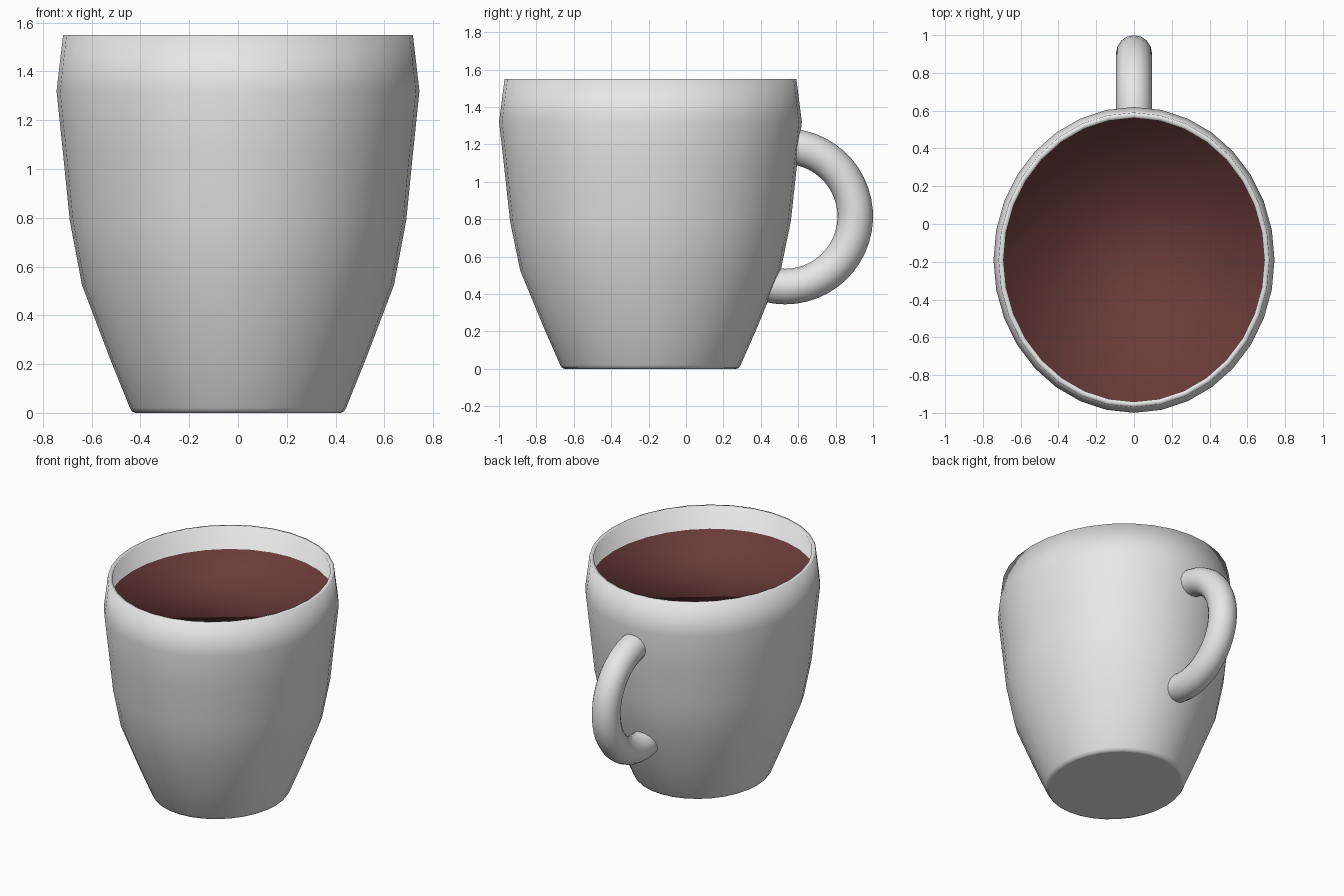
import bpy, bmesh, math

old = bpy.data.objects.get("Cube")
if old:
    bpy.data.objects.remove(old, do_unlink=True)


def material(name, rgb):
    mat = bpy.data.materials.new(name)
    mat.use_nodes = True
    mat.diffuse_color = (*rgb, 1)
    mat.node_tree.nodes["Principled BSDF"].inputs["Base Color"].default_value = (*rgb, 1)
    return mat


def sweep(name, rings, mats, cap_mats, closed_smooth):
    """Skin a list of vertex rings and cap both ends."""
    bm = bmesh.new()
    loops = [[bm.verts.new(p) for p in ring] for ring in rings]
    n = len(loops[0])
    for a, b in zip(loops, loops[1:]):
        for i in range(n):
            j = (i + 1) % n
            bm.faces.new((a[i], a[j], b[j], b[i])).smooth = True
    for loop, slot, smooth in zip((loops[0][::-1], loops[-1]), cap_mats, closed_smooth):
        cap = bm.faces.new(loop)
        cap.material_index = slot
        cap.smooth = smooth
    bmesh.ops.recalc_face_normals(bm, faces=bm.faces)
    mesh = bpy.data.meshes.new(name)
    bm.to_mesh(mesh)
    bm.free()
    for m in mats:
        mesh.materials.append(m)
    obj = bpy.data.objects.new(name, mesh)
    bpy.context.collection.objects.link(obj)
    return obj


ceramic = material("pale grey ceramic", (0.8, 0.8, 0.8))
drink = material("dark brown drink", (0.147, 0.045, 0.042))

# Cup: slightly oval lathe, up the outside, over the rim, down to the drink
SEGMENTS, OVAL, CENTRE_Y = 32, 1.088, -0.19
profile = [(0.42, 0), (0.434, 0.005), (0.443, 0.02), (0.52, 0.21), (0.64, 0.525),
           (0.69, 0.79), (0.718, 1.07), (0.744, 1.32), (0.717, 1.55),
           (0.69, 1.55), (0.71, 1.38)]


def oval_ring(radius, z):
    angles = [math.tau * i / SEGMENTS for i in range(SEGMENTS)]
    return [(radius * math.cos(a), CENTRE_Y + OVAL * radius * math.sin(a), z) for a in angles]


sweep("cup", [oval_ring(r, z) for r, z in profile], [ceramic, drink], (0, 1), (False, True))

# Handle: round tube along an arc, ends buried in the cup wall
MAJOR, MINOR, STEPS, SIDES = 0.375, 0.095, 28, 16
START, END = math.radians(-112), math.radians(92)


def tube_ring(t):
    ring = []
    for k in range(SIDES):
        s = math.tau * k / SIDES
        r = MAJOR + MINOR * math.cos(s)
        ring.append((MINOR * math.sin(s), 0.53 + r * math.cos(t), 0.815 + r * math.sin(t)))
    return ring


sweep("handle", [tube_ring(START + (END - START) * i / STEPS) for i in range(STEPS + 1)],
      [ceramic], (0, 0), (False, False))
